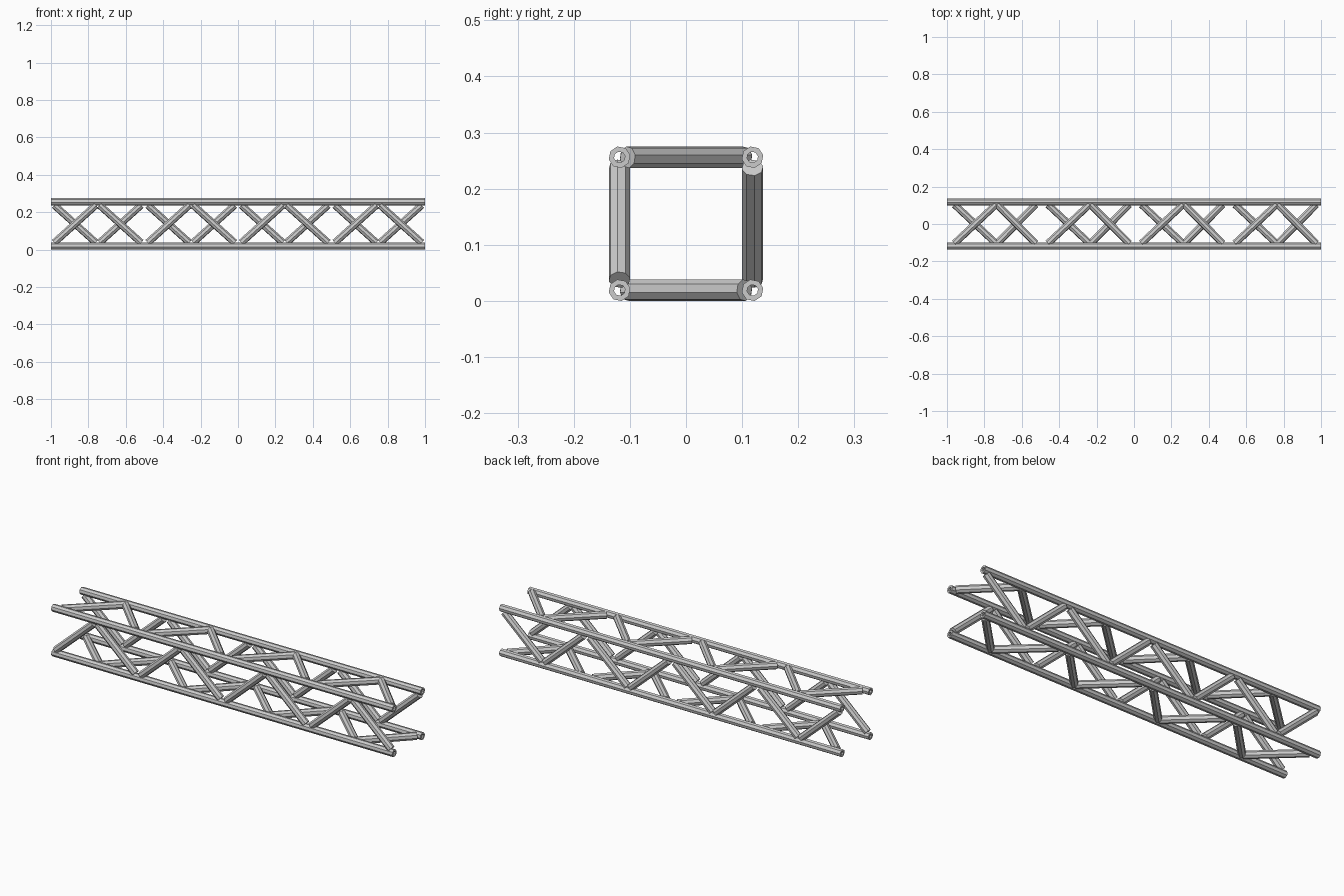
import bpy, bmesh, math
from mathutils import Vector

if "Cube" in bpy.data.objects:
    bpy.data.objects.remove(bpy.data.objects["Cube"])

R, R_IN, SIDES = 0.0195, 0.010, 8
H = 0.1185          # half spacing of the chords
ZC = 0.1375         # height of the truss axis


def add_object(name, bm):
    bmesh.ops.recalc_face_normals(bm, faces=bm.faces)
    mesh = bpy.data.meshes.new(name)
    bm.to_mesh(mesh)
    bm.free()
    ob = bpy.data.objects.new(name, mesh)
    bpy.context.collection.objects.link(ob)
    return ob


def ring(bm, centre, u, v, radius):
    return [bm.verts.new(centre + radius * (math.cos(a) * u + math.sin(a) * v))
            for a in (2 * math.pi * (i + 0.25) / SIDES for i in range(SIDES))]


def tube(bm, a, b, hollow=False):
    a, b = Vector(a), Vector(b)
    d = (b - a).normalized()
    # one cross axis lies along the chord/brace plane normal
    u = d.cross(Vector((0, 0, 1)) if abs(d.z) < 0.1 else Vector((0, 1, 0))).normalized()
    v = d.cross(u)
    loops = [ring(bm, a, u, v, R), ring(bm, b, u, v, R)]
    if hollow:
        loops += [ring(bm, b, u, v, R_IN), ring(bm, a, u, v, R_IN)]
        pairs = list(zip(loops, loops[1:] + loops[:1]))
    else:
        pairs = [(loops[0], loops[1])]
        bm.faces.new(loops[0])
        bm.faces.new(loops[1])
    for p, q in pairs:
        for i in range(SIDES):
            j = (i + 1) % SIDES
            bm.faces.new((p[i], p[j], q[j], q[i]))


# Four hollow chords
for sy, side in ((-1, "front"), (1, "back")):
    for sz, level in ((-1, "lower"), (1, "upper")):
        bm = bmesh.new()
        tube(bm, (-1, sy * H, ZC + sz * H), (1, sy * H, ZC + sz * H), hollow=True)
        add_object(f"{side}_{level}_chord", bm)


# Zigzag bracing: x offsets of each pair of braces within a half-unit bay
def zigzag(name, place, offsets, reach):
    bm = bmesh.new()
    x0, x1, x2, x3 = offsets
    for bay in range(4):
        n = -1 + 0.5 * bay
        tube(bm, place(n + x0, -reach), place(n + x1, reach))
        tube(bm, place(n + x2, reach), place(n + x3, -reach))
    add_object(name, bm)


side_x = (0.018, 0.24, 0.26, 0.482)
flat_x = (0.04, 0.262, 0.268, 0.475)
zigzag("front_braces", lambda x, t: (x, -H, ZC + t), side_x, 0.1)
zigzag("back_braces", lambda x, t: (x, H, ZC - t), side_x, 0.1)
zigzag("top_braces", lambda x, t: (x, t, ZC + H), flat_x, 0.104)
zigzag("bottom_braces", lambda x, t: (x, -t, ZC - H), flat_x, 0.104)
